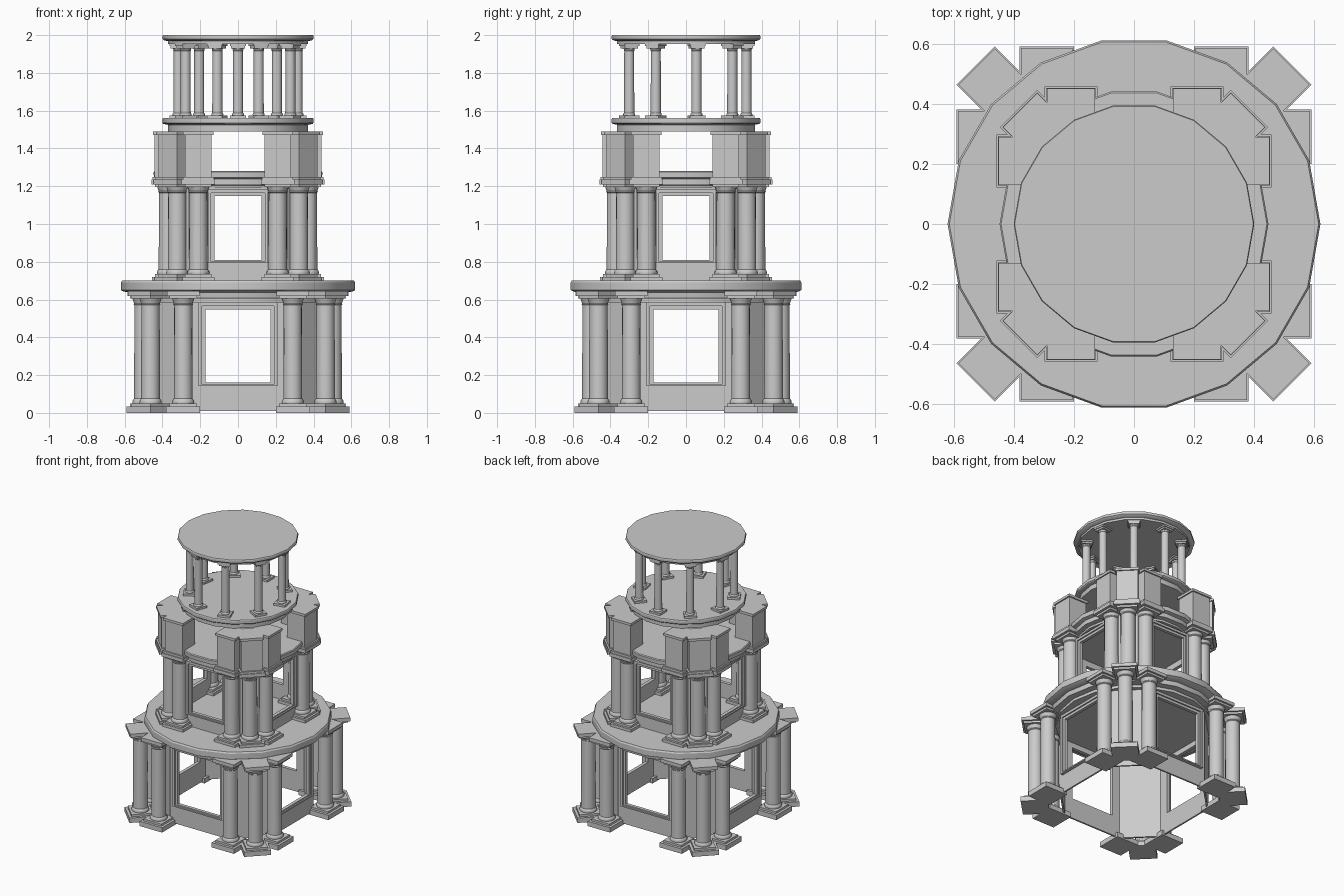
import bpy, bmesh, math
from mathutils import Matrix, Vector

if "Cube" in bpy.data.objects:
    bpy.data.objects.remove(bpy.data.objects["Cube"])

def rot(a):
    return Matrix.Rotation(math.radians(a), 4, 'Z')

def finish(bm, name):
    bmesh.ops.recalc_face_normals(bm, faces=bm.faces)
    me = bpy.data.meshes.new(name)
    bm.to_mesh(me)
    bm.free()
    ob = bpy.data.objects.new(name, me)
    bpy.context.collection.objects.link(ob)
    bpy.ops.object.select_all(action='DESELECT')
    ob.select_set(True)
    bpy.context.view_layer.objects.active = ob
    bpy.ops.object.shade_smooth_by_angle(angle=math.radians(30))
    return ob

# Box in a frame facing outwards: x across, d = distance from the axis
def box(bm, x0, x1, d0, d1, z0, z1, ang=0):
    m = rot(ang) @ Matrix.Translation(((x0 + x1) / 2, -(d0 + d1) / 2, (z0 + z1) / 2))
    m = m @ Matrix.Diagonal((x1 - x0, d1 - d0, z1 - z0, 1))
    bmesh.ops.create_cube(bm, size=1, matrix=m)

# Turned solid from (radius, z) points
def lathe(bm, prof, n, centre=(0, 0)):
    rings = [[bm.verts.new((centre[0] + r * math.cos(2 * math.pi * i / n),
                            centre[1] + r * math.sin(2 * math.pi * i / n), z))
              for i in range(n)] for r, z in prof]
    for a, b in zip(rings, rings[1:]):
        for i in range(n):
            j = (i + 1) % n
            bm.faces.new((a[i], a[j], b[j], b[i]))
    bm.faces.new(rings[0][::-1])
    bm.faces.new(rings[-1])

def disc(name, prof):
    bm = bmesh.new()
    lathe(bm, prof, 18)
    finish(bm, name)

def column(bm, x, d, ang, r, z0, z1):
    p = rot(ang) @ Vector((x, -d, 0))
    k = r * 0.2
    prof = [(r * 1.15, z0), (r * 1.18, z0 + k), (r * 1.1, z0 + 2 * k), (r, z0 + 2.5 * k),
            (r * .97, z1 - 3.5 * k), (r * 1.06, z1 - 3 * k), (r, z1 - 2.5 * k),
            (r * 1.18, z1)]
    lathe(bm, prof, 16, (p.x, p.y))

# Twelve places of a tier: two per side and one per diagonal
def places(c, d, dd):
    for k in range(4):
        yield c, d, k * 90
        yield -c, d, k * 90
        yield 0, dd, k * 90 + 45

def blocks(name, spots, layers):
    bm = bmesh.new()
    for x, d, a in spots:
        for h, z0, z1 in layers:
            box(bm, x - h, x + h, d - h, d + h, z0, z1, a)
    finish(bm, name)

def columns(name, spots, r, z0, z1):
    bm = bmesh.new()
    for x, d, a in spots:
        column(bm, x, d, a, r, z0, z1)
    finish(bm, name)

# Rectangular ring around an opening
def ring(bm, w_out, w_in, d0, d1, zo0, zi0, zi1, zo1, ang):
    box(bm, -w_out, -w_in, d0, d1, zo0, zo1, ang)
    box(bm, w_in, w_out, d0, d1, zo0, zo1, ang)
    box(bm, -w_in, w_in, d0, d1, zo0, zi0, ang)
    box(bm, -w_in, w_in, d0, d1, zi1, zo1, ang)

# Eight-sided wall with four framed openings
def walls(name, a, b, z0, z1, w, wz0, wz1, t):
    bm = bmesh.new()
    dd, hw = (a + b) / math.sqrt(2), (a - b) / math.sqrt(2)
    for k in range(4):
        ring(bm, b, w, a - .012, a, z0, wz0, wz1, z1, k * 90)
        box(bm, -hw, hw, dd - .012, dd, z0, z1, k * 90 + 45)
    finish(bm, name + "_walls")
    bm = bmesh.new()
    for k in range(4):
        ring(bm, w + t, w + t * .5, a, a + .022, wz0 - t * .5, wz0 - t * .25,
             wz1 + t * .5, wz1 + t, k * 90)
        ring(bm, w + t * .5, w, a, a + .012, wz0 - t * .25, wz0,
             wz1, wz1 + t * .5, k * 90)
    finish(bm, name + "_window_frames")

# Lower tier
low = list(places(.29, .5, .655))
walls("lower", .44, .24, .01, .62, .172, .16, .548, .036)
blocks("lower_plinths", low, [(.09, 0, .035), (.072, .035, .05)])
columns("lower_columns", low, .05, .05, .605)
blocks("lower_capitals", low, [(.072, .605, .62), (.085, .62, .645)])
disc("lower_cornice", [(.52, .585), (.52, .605), (.565, .607), (.57, .638), (.605, .642),
                       (.62, .65), (.62, .69), (.614, .7)])

# Middle tier
mid = list(places(.21, .37, .455))
walls("middle", .35, .26, .69, 1.24, .125, .81, 1.147, .035)
blocks("middle_plinths", mid, [(.085, .695, .72), (.07, .72, .735)])
columns("middle_columns", mid, .05, .735, 1.2)
blocks("middle_capitals", mid, [(.07, 1.195, 1.21), (.088, 1.21, 1.235), (.082, 1.235, 1.25)])
disc("middle_cornice", [(.385, 1.19), (.385, 1.205), (.42, 1.207), (.42, 1.238),
                        (.445, 1.245), (.447, 1.274), (.442, 1.28)])

# Corner pedestals
blocks("pedestals", mid, [(.071, 1.24, 1.472), (.08, 1.472, 1.49)])

# Round open pavilion on top
disc("pavilion_floor", [(.37, 1.49), (.37, 1.525), (.395, 1.53), (.4, 1.535),
                        (.4, 1.555), (.397, 1.56)])
top = [(0, .32, 180 + i * 40) for i in range(9)]
blocks("pavilion_plinths", top, [(.042, 1.555, 1.575)])
columns("pavilion_columns", top, .027, 1.575, 1.935)
blocks("pavilion_capitals", top, [(.036, 1.93, 1.942), (.042, 1.942, 1.956)])
disc("roof_disc", [(.37, 1.953), (.37, 1.968), (.39, 1.972), (.4, 1.98), (.4, 1.995),
                   (.397, 2.0)])
